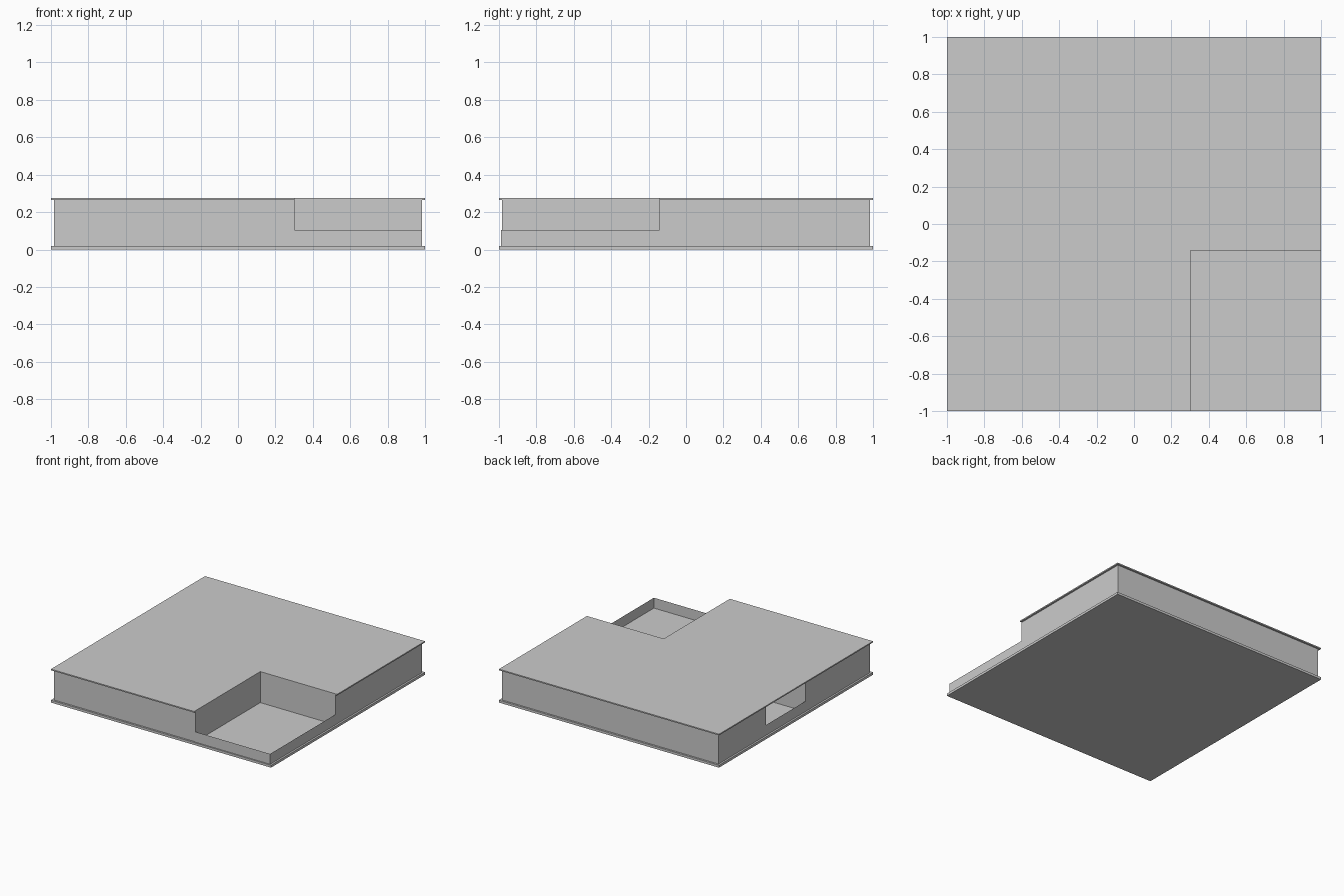
import bpy, bmesh

if "Cube" in bpy.data.objects:
    bpy.data.objects.remove(bpy.data.objects["Cube"])

W = 0.985            # wall line, set in from the slab edge
NX, NY = 0.302, -0.142   # inner corner of the open terrace
LOW, CEIL, TOP = 0.105, 0.265, 0.275
FLOOR = 0.02
BAY = 0.37           # far jamb of the loggia on the left side
DEPTH = -0.45        # back of the loggia


def make_object(name, bm):
    mesh = bpy.data.meshes.new(name)
    bm.to_mesh(mesh)
    bm.free()
    obj = bpy.data.objects.new(name, mesh)
    bpy.context.collection.objects.link(obj)
    return obj


def slab(name, outline, z0, z1):
    """Solid plate from a counter-clockwise outline."""
    bm = bmesh.new()
    base = bm.faces.new([bm.verts.new((x, y, z0)) for x, y in outline])
    ext = bmesh.ops.extrude_face_region(bm, geom=[base], use_keep_orig=True)
    verts = [g for g in ext["geom"] if isinstance(g, bmesh.types.BMVert)]
    bmesh.ops.translate(bm, vec=(0, 0, z1 - z0), verts=verts)
    bmesh.ops.recalc_face_normals(bm, faces=bm.faces)
    return make_object(name, bm)


def wall(name, path, z0, z1):
    """Thin upright sheet that follows a plan path."""
    bm = bmesh.new()
    low = [bm.verts.new((x, y, z0)) for x, y in path]
    high = [bm.verts.new((x, y, z1)) for x, y in path]
    for i in range(len(path) - 1):
        bm.faces.new((low[i], low[i + 1], high[i + 1], high[i]))
    return make_object(name, bm)


# Floor plate and notched roof plate
slab("floor_slab", [(-1, -1), (1, -1), (1, 1), (-1, 1)], 0, FLOOR)
slab("roof_slab", [(-1, -1), (NX, -1), (NX, NY), (1, NY), (1, 1), (-1, 1)], CEIL, TOP)

# Full-height walls: around the back, and around the front, with the terrace walls
wall("main_walls", [
    (-W, NY), (-W, -W), (NX, -W), (NX, NY), (W, NY), (W, W), (-W, W), (-W, BAY),
    (DEPTH, BAY), (DEPTH, NY), (-W, NY)], FLOOR, CEIL)

# Low parapets of the terrace and the loggia
wall("terrace_parapet", [(NX, -0.99), (W, -0.99), (W, NY)], FLOOR, LOW)
wall("loggia_parapet", [(-W, BAY), (-W, NY)], FLOOR, LOW)
